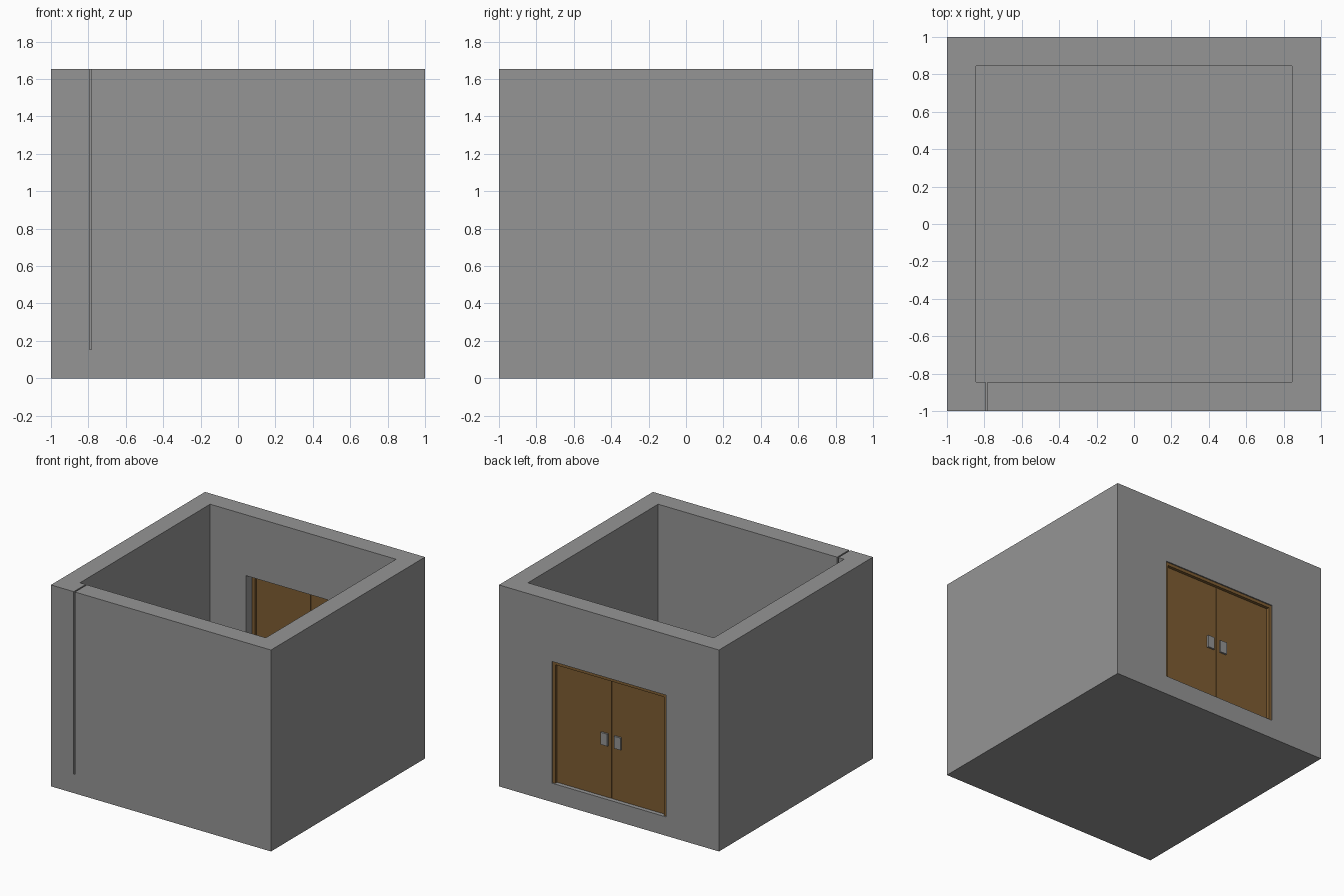
import bpy
import bmesh
from mathutils import Vector

cube = bpy.data.objects.get("Cube")
if cube:
    bpy.data.objects.remove(cube, do_unlink=True)


def material(name, color):
    mat = bpy.data.materials.new(name)
    mat.use_nodes = True
    mat.diffuse_color = (*color, 1)
    mat.node_tree.nodes["Principled BSDF"].inputs["Base Color"].default_value = (*color, 1)
    return mat


GREY = material("concrete grey", (0.3, 0.3, 0.3))
BROWN = material("wood brown", (0.21, 0.11, 0.032))


def box(name, low, high, mat):
    """Axis-aligned box between two corners."""
    low, high = Vector(low), Vector(high)
    bm = bmesh.new()
    bmesh.ops.create_cube(bm, size=1)
    for v in bm.verts:
        v.co = (low + high) / 2 + v.co * (high - low)
    mesh = bpy.data.meshes.new(name)
    bm.to_mesh(mesh)
    bm.free()
    mesh.materials.append(mat)
    obj = bpy.data.objects.new(name, mesh)
    bpy.context.collection.objects.link(obj)
    return obj


def cut(target, low, high):
    """Subtract a box from the target and remove the cutter."""
    cutter = box("cutter", low, high, GREY)
    cutter.hide_render = True
    mod = target.modifiers.new("cut", "BOOLEAN")
    mod.operation = "DIFFERENCE"
    mod.solver = "EXACT"
    mod.object = cutter
    bpy.context.view_layer.objects.active = target
    bpy.ops.object.modifier_apply(modifier=mod.name)
    bpy.data.objects.remove(cutter, do_unlink=True)


HEIGHT = 1.655
WALL = 0.155      # wall and floor thickness
INNER = 1 - WALL
DOOR = 0.52       # half width of the door opening
DOOR_TOP = 1.155

# Room shell: open top, doorway at the back, narrow slit at the front
room = box("room_walls", (-1, -1, 0), (1, 1, HEIGHT), GREY)
cut(room, (-INNER, -INNER, WALL), (INNER, INNER, 2))
cut(room, (-DOOR, 0.7, WALL), (DOOR, 1.1, DOOR_TOP))
cut(room, (-0.793, -1.1, WALL), (-0.782, -0.8, 2))

# Door frame lining the opening
FRAME = 0.025
FRONT, BACK = 0.925, 0.99
for side, name in ((-1, "right"), (1, "left")):
    xs = sorted((side * DOOR, side * (DOOR - FRAME)))
    box(name + "_door_jamb", (xs[0], FRONT, WALL), (xs[1], BACK, DOOR_TOP), BROWN)
box("door_frame_top", (FRAME - DOOR, FRONT, DOOR_TOP - FRAME),
    (DOOR - FRAME, BACK, DOOR_TOP), BROWN)

# Two leaves with a narrow gap between them, and a plate handle on each face
for side, name in ((-1, "right"), (1, "left")):
    xs = sorted((side * 0.003, side * (DOOR - FRAME)))
    box(name + "_door_leaf", (xs[0], 0.945, WALL),
        (xs[1], 0.965, DOOR_TOP - FRAME), BROWN)
    hx = side * 0.06
    for place, y0, y1 in (("outer", 0.965, 0.98), ("inner", 0.93, 0.945)):
        box(f"{name}_{place}_handle", (hx - 0.03, y0, 0.58),
            (hx + 0.03, y1, 0.68), GREY)
